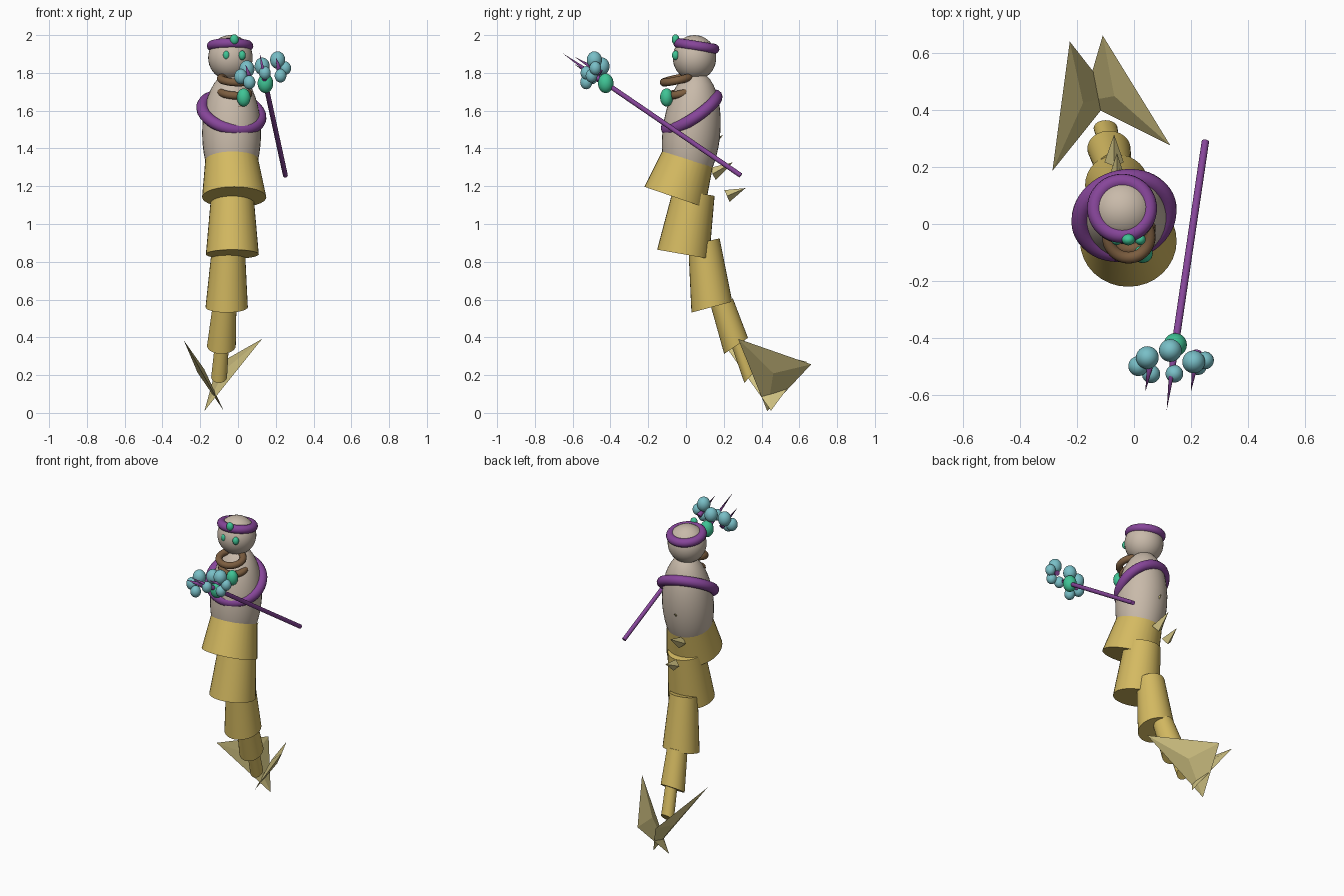
import bpy, bmesh, math
from mathutils import Vector, Matrix

cube = bpy.data.objects.get("Cube")
if cube:
    bpy.data.objects.remove(cube, do_unlink=True)


def material(name, rgb):
    m = bpy.data.materials.new(name)
    m.use_nodes = True
    m.diffuse_color = (*rgb, 1)
    m.node_tree.nodes["Principled BSDF"].inputs["Base Color"].default_value = (*rgb, 1)
    return m


SKIN = material("skin", (0.58, 0.49, 0.40))
GOLD = material("gold scales", (0.66, 0.49, 0.12))
FIN = material("pale fin", (0.62, 0.53, 0.22))
PURPLE = material("purple", (0.24, 0.06, 0.32))
GREEN = material("green gem", (0.05, 0.55, 0.30))
BLUE = material("pale blue", (0.19, 0.52, 0.57))
BROWN = material("brown", (0.20, 0.11, 0.05))


def finish(name, bm, mat, smooth=True):
    bmesh.ops.recalc_face_normals(bm, faces=bm.faces)
    mesh = bpy.data.meshes.new(name)
    bm.to_mesh(mesh)
    bm.free()
    mesh.materials.append(mat)
    ob = bpy.data.objects.new(name, mesh)
    bpy.context.collection.objects.link(ob)
    if smooth:
        bpy.ops.object.select_all(action="DESELECT")
        ob.select_set(True)
        bpy.context.view_layer.objects.active = ob
        bpy.ops.object.shade_smooth_by_angle(angle=math.radians(40))
    return ob


def ball(name, mat, centre, size, tilt=0):
    bm = bmesh.new()
    bmesh.ops.create_uvsphere(bm, u_segments=32, v_segments=20, radius=1)
    ob = finish(name, bm, mat)
    ob.location, ob.scale, ob.rotation_euler.x = centre, size, math.radians(tilt)
    return ob


def ring(name, mat, centre, major, minor, tilt_x=0, tilt_y=0):
    bpy.ops.mesh.primitive_torus_add(
        location=centre, major_radius=major, minor_radius=minor,
        major_segments=48, minor_segments=12,
        rotation=(math.radians(tilt_x), math.radians(tilt_y), 0))
    ob = bpy.context.object
    ob.name = name
    ob.data.materials.append(mat)
    bpy.ops.object.shade_smooth_by_angle(angle=math.radians(60))


def rod(name, mat, start, end, r1, r2, sides=16, smooth=True):
    start, end = Vector(start), Vector(end)
    axis = end - start
    bm = bmesh.new()
    bmesh.ops.create_cone(bm, cap_ends=True, segments=sides,
                          radius1=r1, radius2=r2, depth=axis.length)
    turn = axis.to_track_quat("Z", "Y").to_matrix().to_4x4()
    bm.transform(Matrix.Translation((start + end) / 2) @ turn)
    return finish(name, bm, mat, smooth)


def segment(name, low, r_low, tilt_low, high, r_high, tilt_high, sides=32):
    """Tapered tube between two rings, each tilted on its own."""
    bm = bmesh.new()
    loops = []
    for centre, r, tilt in ((low, r_low, tilt_low), (high, r_high, tilt_high)):
        rot = Matrix.Rotation(math.radians(tilt), 3, "X")
        loops.append([bm.verts.new(Vector(centre) + rot @ Vector(
            (r * math.cos(math.tau * i / sides), r * math.sin(math.tau * i / sides), 0)))
            for i in range(sides)])
    a, b = loops
    for i in range(sides):
        j = (i + 1) % sides
        bm.faces.new((a[i], a[j], b[j], b[i]))
    bm.faces.new(a)
    bm.faces.new(b)
    return finish(name, bm, GOLD)


def fin(name, corners, thick):
    """Triangular blade with a raised middle on both sides."""
    pts = [Vector(c) for c in corners]
    mid = sum(pts, Vector()) / 3
    normal = (pts[1] - pts[0]).cross(pts[2] - pts[0]).normalized()
    bm = bmesh.new()
    rim = [bm.verts.new(p) for p in pts]
    for side in (thick, -thick):
        peak = bm.verts.new(mid + normal * side)
        for i in range(3):
            bm.faces.new((rim[i], rim[(i + 1) % 3], peak))
    return finish(name, bm, FIN, smooth=False)


# Head, headband and eyes
ball("head", SKIN, (-0.04, 0.045, 1.88), (0.118, 0.115, 0.12))
ring("headband", PURPLE, (-0.042, 0.055, 1.942), 0.096, 0.027, tilt_x=-9)
ball("headband_gem", GREEN, (-0.02, -0.055, 1.977), (0.023, 0.02, 0.027))
for side, x in (("right", -0.061), ("left", 0.022)):
    ball(side + "_eye", GREEN, (x, -0.055, 1.893), (0.019, 0.019, 0.025))

# Torso, necklaces and arm ring
ball("torso", SKIN, (-0.034, 0.028, 1.48), (0.156, 0.153, 0.33), tilt=-6)
for i, (y, z) in enumerate(((-0.047, 1.765), (-0.018, 1.695), (-0.005, 1.63))):
    ring(f"necklace_{i + 1}", BROWN, (-0.018, y, z), 0.073, 0.021, tilt_x=12, tilt_y=4)
ball("pendant", GREEN, (0.03, -0.103, 1.67), (0.036, 0.034, 0.048))
ring("arm_band", PURPLE, (-0.035, 0.03, 1.59), 0.157, 0.032, tilt_x=33, tilt_y=14)

# Tail segments, from waist to tip
segment("tail_1", (-0.02, -0.06, 1.142), 0.17, -19, (-0.04, 0.045, 1.45), 0.124, -20)
segment("tail_2", (-0.03, -0.015, 0.84), 0.14, -10, (-0.03, 0.042, 1.168), 0.111, -10)
segment("tail_3", (-0.06, 0.137, 0.56), 0.112, 15, (-0.05, 0.095, 0.905), 0.085, 13)
segment("tail_4", (-0.088, 0.265, 0.355), 0.076, 34, (-0.07, 0.19, 0.585), 0.062, 20)
segment("tail_5", (-0.10, 0.337, 0.19), 0.042, 48, (-0.085, 0.275, 0.37), 0.037, 25)

# Tail fins
fin("left_tail_fin", ((0.128, 0.276, 0.392), (-0.11, 0.663, 0.257), (-0.178, 0.43, 0.01)), 0.02)
fin("right_tail_fin", ((-0.287, 0.187, 0.384), (-0.226, 0.642, 0.27), (-0.076, 0.45, 0.012)), 0.02)

# Back spines
spines = (((0.135, 1.43), (0.195, 1.47), 0.025),
          ((0.14, 1.265), (0.25, 1.327), 0.036),
          ((0.217, 1.148), (0.315, 1.19), 0.034))
for i, (base, tip, r) in enumerate(spines):
    x = -0.05 - 0.01 * i
    rod(f"back_spine_{i + 1}", FIN, (x, *base), (x, *tip), r, 0, sides=4, smooth=False)

# Staff with gem, prongs and bubbles
gem = (0.145, -0.425, 1.745)
rod("staff", PURPLE, (0.251, 0.29, 1.257), gem, 0.013, 0.013)
ball("staff_gem", GREEN, gem, (0.041, 0.041, 0.052))
prongs = ((gem, (0.115, -0.655, 1.905)),
          ((0.063, -0.46, 1.765), (0.04, -0.59, 1.845)),
          ((0.222, -0.45, 1.80), (0.20, -0.59, 1.885)))
for i, (base, tip) in enumerate(prongs):
    rod(f"staff_prong_{i + 1}", PURPLE, base, tip, 0.016, 0)
bubbles = ((0.21, -0.485, 1.868, 0.04), (0.128, -0.445, 1.835, 0.04),
           (0.047, -0.47, 1.82, 0.04), (0.015, -0.50, 1.78, 0.035),
           (0.06, -0.528, 1.75, 0.032), (0.142, -0.527, 1.80, 0.031),
           (0.25, -0.48, 1.825, 0.031), (0.225, -0.50, 1.785, 0.031))
for i, (x, y, z, r) in enumerate(bubbles):
    ball(f"bubble_{i + 1}", BLUE, (x, y, z), (r, r, r * 1.15))
